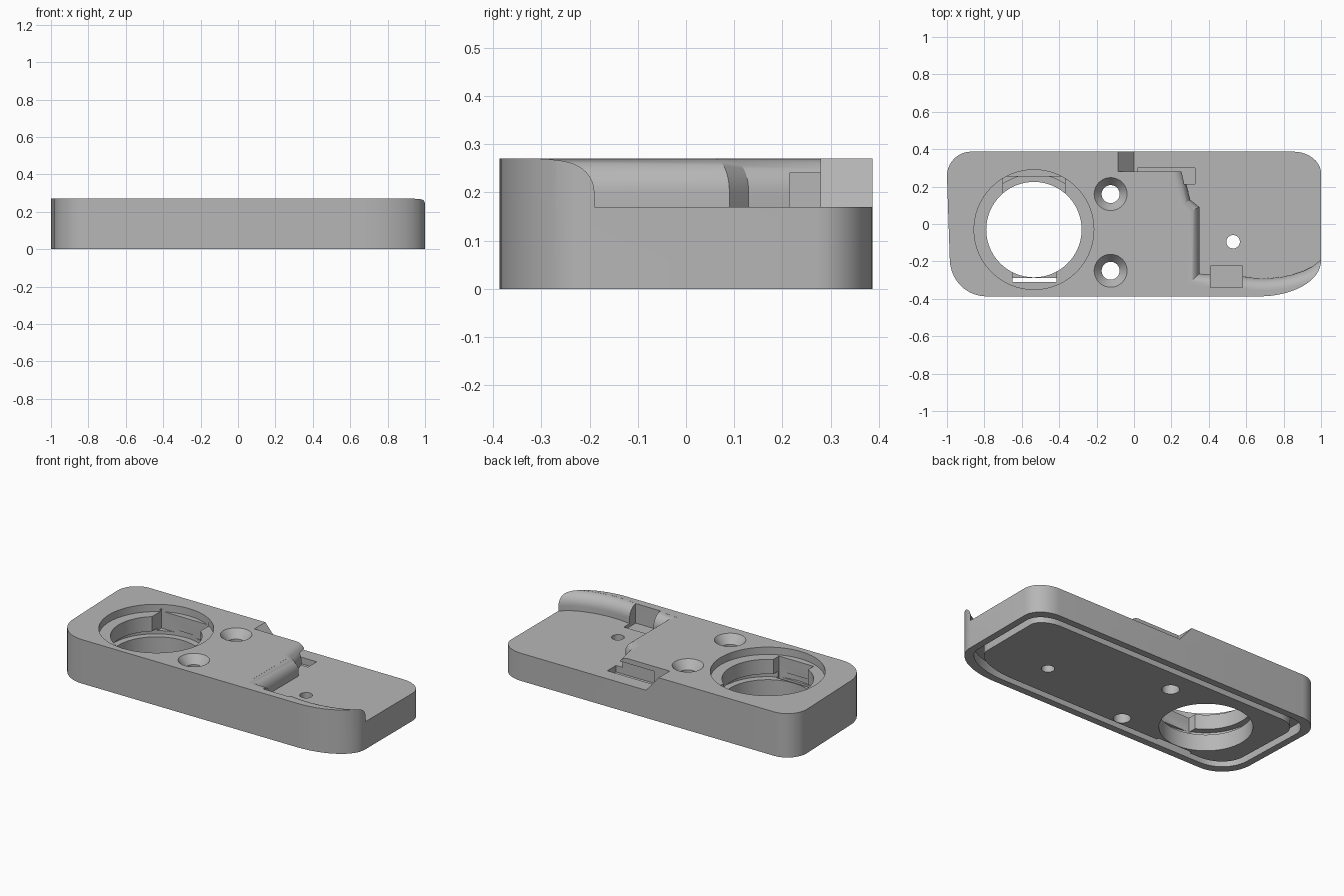
import bpy, bmesh, math
from mathutils import Vector

cube = bpy.data.objects.get("Cube")
if cube:
    bpy.data.objects.remove(cube, do_unlink=True)

grey = bpy.data.materials.new("plain grey")
grey.use_nodes = True
colour = (0.47, 0.47, 0.47, 1)
grey.diffuse_color = colour
grey.node_tree.nodes["Principled BSDF"].inputs["Base Color"].default_value = colour


def make_object(name, bm):
    bmesh.ops.recalc_face_normals(bm, faces=bm.faces)
    mesh = bpy.data.meshes.new(name)
    bm.to_mesh(mesh)
    bm.free()
    mesh.materials.append(grey)
    obj = bpy.data.objects.new(name, mesh)
    bpy.context.collection.objects.link(obj)
    return obj


def loft(name, rings):
    """Closed solid through matching rings of 3D points."""
    bm = bmesh.new()
    loops = [[bm.verts.new(p) for p in ring] for ring in rings]
    count = len(loops[0])
    for low, high in zip(loops, loops[1:]):
        for i in range(count):
            j = (i + 1) % count
            bm.faces.new((low[i], low[j], high[j], high[i]))
    bm.faces.new(loops[0][::-1])
    bm.faces.new(loops[-1])
    return make_object(name, bm)


def prism(name, points, low, high):
    return loft(name, [[(x, y, z) for x, y in points] for z in (low, high)])


def box(name, x0, x1, y0, y1, z0, z1):
    return prism(name, [(x0, y0), (x1, y0), (x1, y1), (x0, y1)], z0, z1)


def cone(name, x, y, z0, z1, r0, r1, sides=64):
    bm = bmesh.new()
    bmesh.ops.create_cone(bm, cap_ends=True, segments=sides, radius1=r0, radius2=r1, depth=z1 - z0)
    bmesh.ops.translate(bm, vec=(x, y, (z0 + z1) / 2), verts=bm.verts)
    return make_object(name, bm)


def corner(cx, cy, rx, ry, start, steps=10):
    angles = [math.radians(start + 90 * i / steps) for i in range(steps + 1)]
    return [(cx + rx * math.cos(a), cy + ry * math.sin(a)) for a in angles]


def scaled(points, sx, sy):
    return [(x * sx, y * sy) for x, y in points]


def widened(path, d):
    """Shift an open path to its right by d, mitring the corners."""
    pts = [Vector(p) for p in path]
    normals = []
    for a, b in zip(pts, pts[1:]):
        t = (b - a).normalized()
        normals.append(Vector((t.y, -t.x)))
    result = [(pts[0].x - d, pts[0].y)]
    for p, n, m in zip(pts[1:], normals, normals[1:] + normals[-1:]):
        shift = (n + m) * (d / (1 + n.dot(m)))
        result.append(tuple(p + shift))
    return result


# Body outline with one large sweeping corner
TOP = 0.27
FLOOR = 0.17
outline = (corner(0.85, 0.27, 0.15, 0.117, 0) + corner(-0.87, 0.257, 0.13, 0.13, 90)
           + corner(-0.79, -0.187, 0.195, 0.2, 180) + corner(0.67, -0.197, 0.33, 0.19, 270, 16))
body = prism("base_plate", outline, 0, TOP)


def combine(tool, operation="DIFFERENCE"):
    tool.hide_render = True
    mod = body.modifiers.new("combine", "BOOLEAN")
    mod.operation = operation
    mod.solver = "EXACT"
    mod.object = tool
    bpy.context.view_layer.objects.active = body
    bpy.ops.object.modifier_apply(modifier=mod.name)
    bpy.data.objects.remove(tool, do_unlink=True)


# Seal groove around the underside
combine(prism("underside_recess", scaled(outline, 0.957, 0.89), -0.1, 0.06))
combine(prism("underside_island", scaled(outline, 0.91, 0.78), 0, 0.1), "UNION")

# Lowered deck, its walls rounding over into the top face
sweep = [(0.58, -0.28), (0.65, -0.289), (0.72, -0.29), (0.79, -0.283),
         (0.85, -0.27), (0.91, -0.25), (0.95, -0.23), (1.0, -0.19), (1.1, -0.1)]
cliff = [(0.265, 0.28), (0.3, 0.13), (0.35, 0.09), (0.35, -0.265), (0.41, -0.27)] + sweep
ROUND, START, STEPS = 0.062, 0.2, 10
levels = [(FLOOR, 0)]
for i in range(STEPS + 1):
    a = math.pi / 2 * i / STEPS
    levels.append((START + (TOP - 0.0005 - START) * math.sin(a), ROUND * (1 - math.cos(a))))
levels.append((0.4, ROUND))
deck_rings = []
for z, d in levels:
    ring = [(0, 0.5), (0, 0.28)] + widened(cliff, d) + [(1.3, 0.5)]
    deck_rings.append([(x, y, z) for x, y in ring])
combine(loft("lower_deck", deck_rings))

# Ramp at the back edge, and pockets in the deck
ramp = [(-0.1105, 0.3), (0, FLOOR), (0.02, 0.18), (0.02, 0.3)]
combine(loft("back_ramp", [[(x, y, z) for x, z in ramp] for y in (0.28, 0.5)]))
combine(box("back_pocket", 0.02, 0.325, 0.215, 0.3, 0.13, 0.24))
combine(box("front_pocket", 0.41, 0.58, -0.34, -0.225, 0.15, 0.5))

# Large round opening with counterbore, groove and locking slots
CX, CY = -0.535, -0.03
combine(cone("round_opening", CX, CY, -0.1, 0.5, 0.255, 0.255, 96))
combine(cone("counterbore", CX, CY, 0.225, 0.5, 0.32, 0.32, 96))
combine(cone("locking_groove", CX, CY, 0.1, 0.135, 0.295, 0.295, 96))
combine(box("back_slot", -0.7, -0.37, CY, 0.255, 0.12, 0.24))
combine(box("front_slot", -0.65, -0.415, -0.31, CY, 0.12, 0.24))
combine(box("front_slot_through", -0.65, -0.415, -0.31, -0.288, -0.1, 0.2))

# Countersunk screw holes and a small plain hole
for y in (0.16, -0.25):
    combine(cone("screw_hole", -0.125, y, -0.1, 0.5, 0.048, 0.048, 40))
    combine(cone("countersink", -0.125, y, 0.22, TOP + 0.005, 0.048, 0.092, 40))
combine(cone("small_hole", 0.53, -0.095, -0.1, 0.5, 0.036, 0.036, 32))

# Smooth curves, crisp edges
bpy.ops.object.select_all(action="DESELECT")
body.select_set(True)
bpy.context.view_layer.objects.active = body
bpy.ops.object.shade_smooth_by_angle(angle=math.radians(25))
